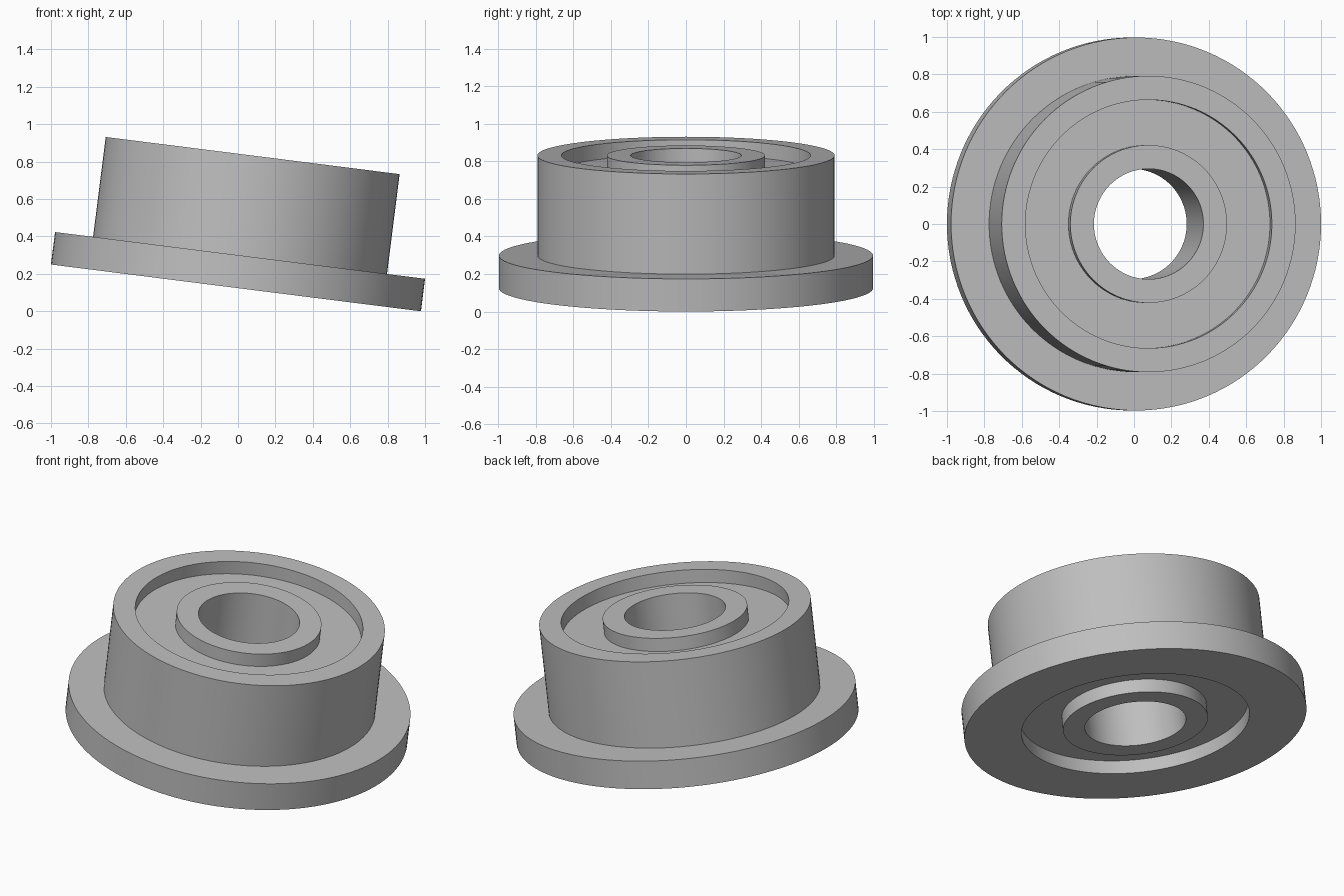
import bpy
import bmesh
import math
from mathutils import Matrix

cube = bpy.data.objects.get("Cube")
if cube:
    bpy.data.objects.remove(cube, do_unlink=True)

TILT = math.radians(7.2)
SEGMENTS = 128
HEIGHT = 0.713
FLANGE_RADIUS, FLANGE_HEIGHT = 0.997, 0.175
BODY_RADIUS = 0.792
OUTER_RACE, INNER_RACE, BORE = 0.664, 0.422, 0.295
RECESS = 0.082

# Plain metal
steel = bpy.data.materials.new("steel_grey")
colour = (0.52, 0.52, 0.52, 1.0)
steel.diffuse_color = colour
steel.use_nodes = True
steel.node_tree.nodes["Principled BSDF"].inputs["Base Color"].default_value = colour

# The whole bearing leans towards +x, its flange edge touching the ground
placement = (Matrix.Translation((-FLANGE_HEIGHT * math.sin(TILT) / 2, 0,
                                 FLANGE_RADIUS * math.sin(TILT)))
             @ Matrix.Rotation(TILT, 4, 'Y'))


def lathe(name, profile):
    """Spin a closed (radius, height) profile around the bearing axis."""
    bm = bmesh.new()
    verts = [bm.verts.new((r, 0, z)) for r, z in profile]
    edges = [bm.edges.new((v, verts[(i + 1) % len(verts)]))
             for i, v in enumerate(verts)]
    bmesh.ops.spin(bm, geom=verts + edges, cent=(0, 0, 0), axis=(0, 0, 1),
                   angle=math.tau, steps=SEGMENTS, use_merge=True)
    bmesh.ops.remove_doubles(bm, verts=bm.verts, dist=0.0001)
    bmesh.ops.recalc_face_normals(bm, faces=bm.faces)
    mesh = bpy.data.meshes.new(name)
    bm.to_mesh(mesh)
    bm.free()
    mesh.materials.append(steel)
    obj = bpy.data.objects.new(name, mesh)
    bpy.context.collection.objects.link(obj)
    obj.matrix_world = placement
    bpy.ops.object.select_all(action='DESELECT')
    obj.select_set(True)
    bpy.context.view_layer.objects.active = obj
    bpy.ops.object.shade_smooth_by_angle(angle=math.radians(30))
    return obj


def ring(name, inner, outer, low, high):
    return lathe(name, [(inner, low), (outer, low), (outer, high), (inner, high)])


# Outer ring with its flange
lathe("flanged_outer_ring", [
    (OUTER_RACE, 0), (FLANGE_RADIUS, 0), (FLANGE_RADIUS, FLANGE_HEIGHT),
    (BODY_RADIUS, FLANGE_HEIGHT), (BODY_RADIUS, HEIGHT), (OUTER_RACE, HEIGHT)])

# Inner ring around the bore
ring("inner_ring", BORE, INNER_RACE, 0, HEIGHT)

# Recessed shield, seated slightly into both rings
ring("shield", INNER_RACE - 0.02, OUTER_RACE + 0.02, RECESS, HEIGHT - RECESS)
